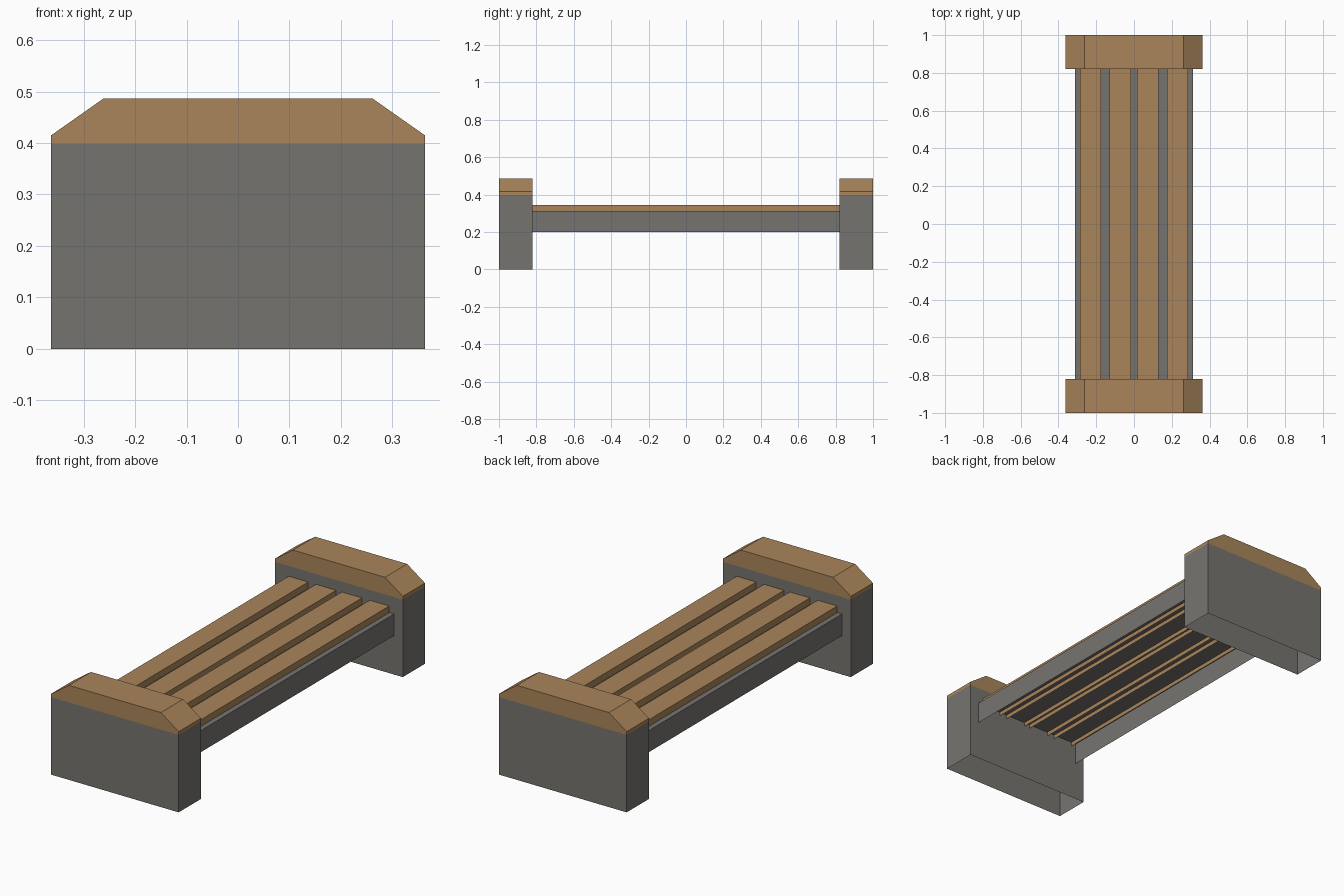
import bpy, bmesh

if "Cube" in bpy.data.objects:
    bpy.data.objects.remove(bpy.data.objects["Cube"])


def material(name, rgb):
    m = bpy.data.materials.new(name)
    m.diffuse_color = (*rgb, 1.0)
    m.use_nodes = True
    m.node_tree.nodes["Principled BSDF"].inputs["Base Color"].default_value = m.diffuse_color
    return m


wood = material("warm_wood", (0.40, 0.235, 0.103))
stone = material("grey_stone", (0.18, 0.175, 0.163))


def prism(name, profile, y0, y1, mat, ends=True, skip=()):
    """Extrude an anticlockwise (seen from the front) x/z profile along y.
    Sides whose index is in skip are left open."""
    bm = bmesh.new()
    front = [bm.verts.new((x, y0, z)) for x, z in profile]
    back = [bm.verts.new((x, y1, z)) for x, z in profile]
    n = len(profile)
    for i in range(n):
        if i not in skip:
            j = (i + 1) % n
            bm.faces.new((front[j], front[i], back[i], back[j]))
    if ends:
        bm.faces.new(front)
        bm.faces.new(back[::-1])
    me = bpy.data.meshes.new(name)
    bm.to_mesh(me)
    bm.free()
    me.materials.append(mat)
    ob = bpy.data.objects.new(name, me)
    bpy.context.collection.objects.link(ob)
    return ob


def rect(x0, x1, z0, z1):
    return [(x0, z0), (x1, z0), (x1, z1), (x0, z1)]


W = 0.363      # half width of the end blocks
INNER = 0.82   # inner face of the end blocks
JOIN = 0.398   # where stone meets the wooden cap

# End blocks (hollow underneath) with bevelled wooden caps
cap = [(-W, JOIN), (W, JOIN), (W, 0.415), (0.262, 0.486),
       (-0.262, 0.486), (-W, 0.415)]
for side, y0, y1 in (("front", -1.0, -INNER), ("back", INNER, 1.0)):
    prism(side + "_end_block", rect(-W, W, 0, JOIN), y0, y1, stone, skip=(0, 2))
    prism(side + "_end_cap", cap, y0, y1, wood, skip=(0,))

# Seat frame: top sheet and two side skirts, open underneath
prism("seat_frame", rect(-0.313, 0.313, 0.2, 0.311), -INNER, INNER, stone,
      ends=False, skip=(0,))

# Seat planks, open underneath and poking slightly through the frame sheet
for i, (x0, x1) in enumerate(((-0.286, -0.175), (-0.131, -0.016),
                              (0.016, 0.131), (0.175, 0.286))):
    prism(f"seat_plank_{i + 1}", rect(x0, x1, 0.29, 0.345), -INNER, INNER, wood,
          ends=False, skip=(0,))
